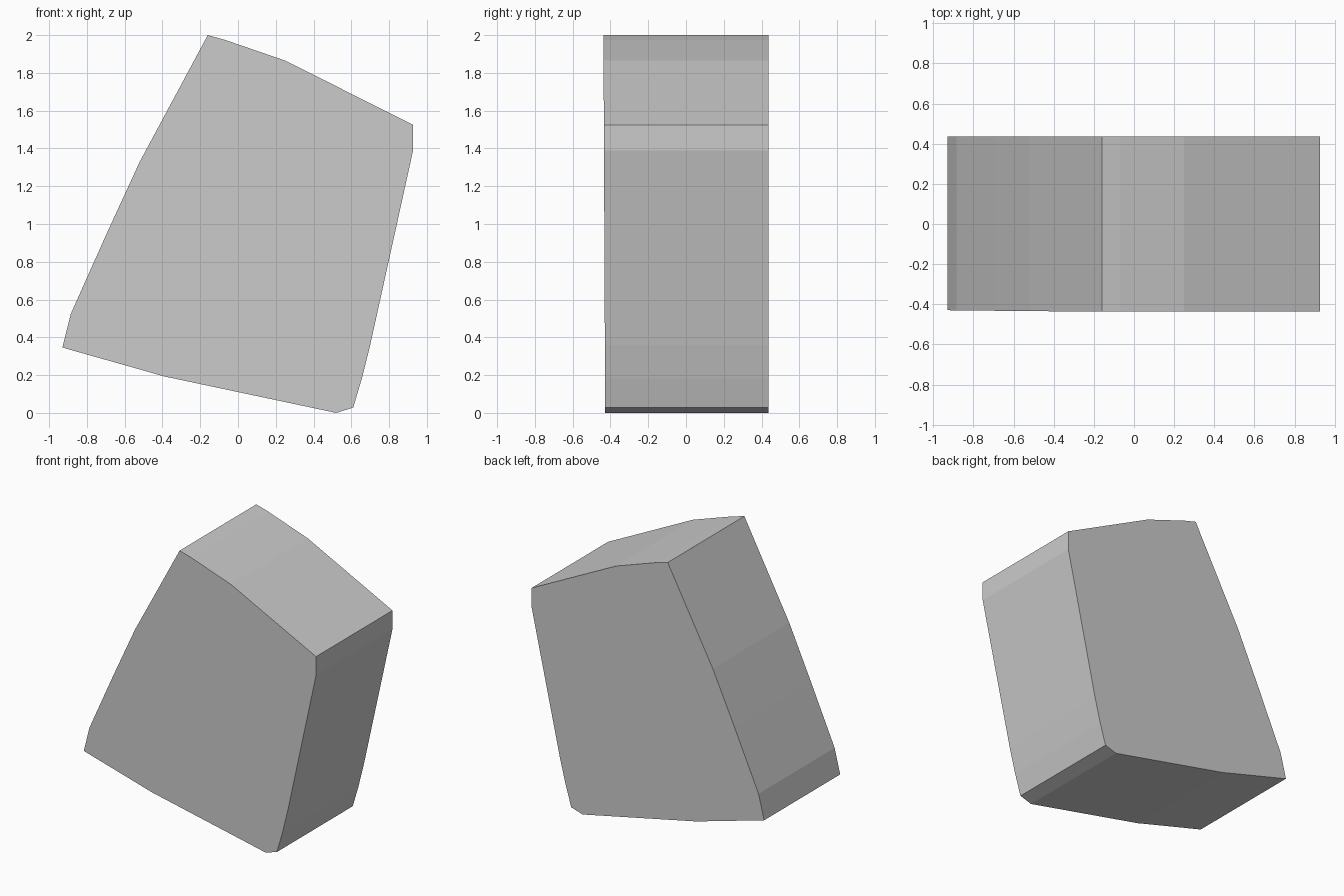
import bpy, bmesh

if "Cube" in bpy.data.objects:
    bpy.data.objects.remove(bpy.data.objects["Cube"])

# Outline of the block in the front plane (x, z), clockwise from the peak
PROFILE = [
    (-0.16, 2.0), (-0.07, 1.975), (0.25, 1.865), (0.927, 1.525),
    (0.927, 1.39), (0.70, 0.36), (0.655, 0.18), (0.61, 0.028),
    (0.52, 0.0), (-0.39, 0.193), (-0.52, 0.23), (-0.93, 0.346),
    (-0.885, 0.525), (-0.695, 0.95), (-0.52, 1.33),
]
BACK_Y = 0.437


def front_y(z):
    # The front face leans out very slightly towards the top
    return -0.428 - 0.0045 * z


# Block: front and back caps joined by flat side walls
bm = bmesh.new()
front = [bm.verts.new((x, front_y(z), z)) for x, z in PROFILE]
back = [bm.verts.new((x, BACK_Y, z)) for x, z in PROFILE]
bm.faces.new(front)
bm.faces.new(back[::-1])
n = len(PROFILE)
for i in range(n):
    j = (i + 1) % n
    bm.faces.new((front[j], front[i], back[i], back[j]))
bmesh.ops.recalc_face_normals(bm, faces=bm.faces)

mesh = bpy.data.meshes.new("stone_block")
bm.to_mesh(mesh)
bm.free()
block = bpy.data.objects.new("stone_block", mesh)
bpy.context.collection.objects.link(block)
